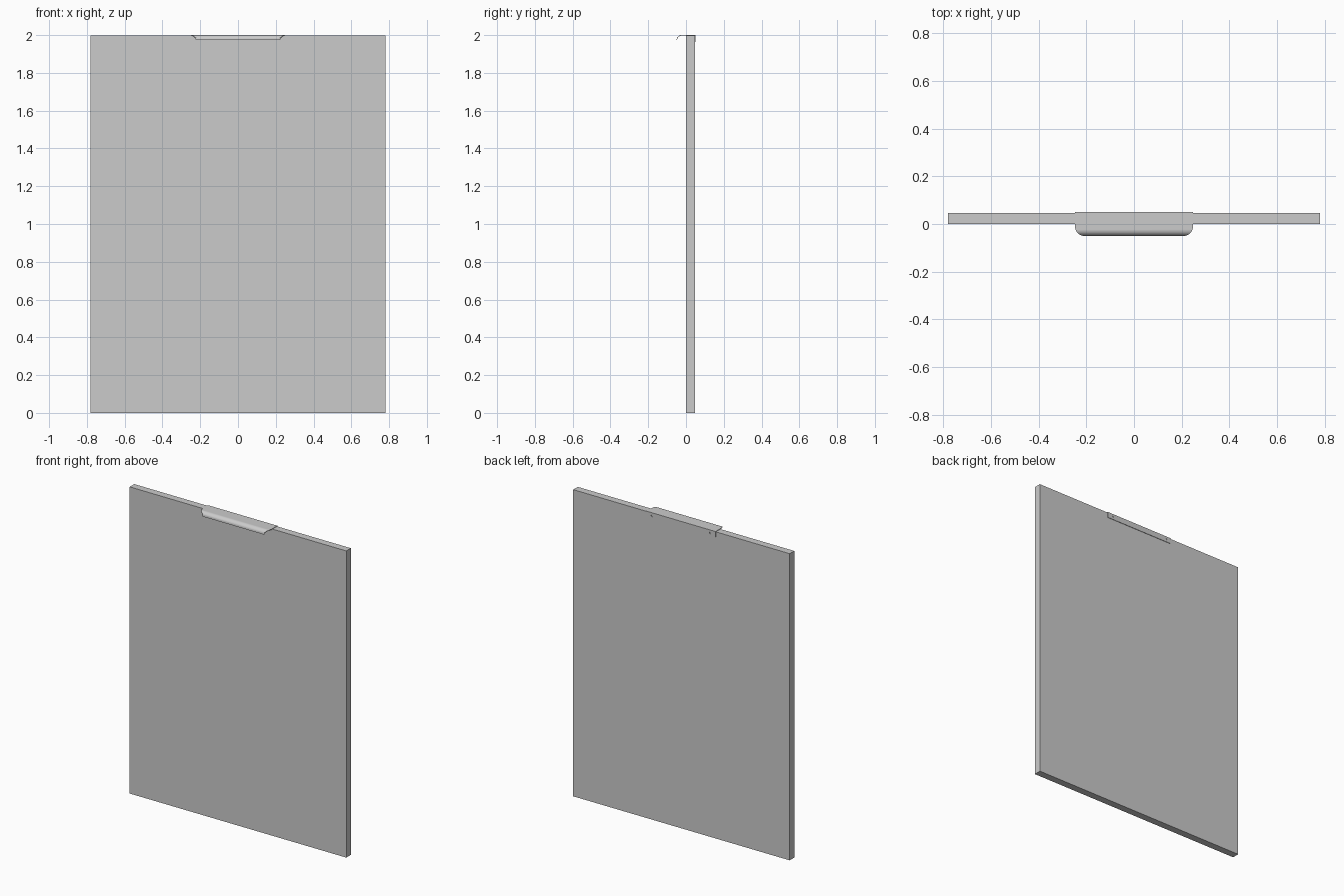
import bpy, bmesh, math
from mathutils import Vector

if "Cube" in bpy.data.objects:
    bpy.data.objects.remove(bpy.data.objects["Cube"])

T = 0.003          # sheet metal thickness
BACK = 0.05        # rear face of the handle
FRONT = -0.05      # front edge of the lip
TOP = 2.0
HALF = 0.248       # half width of the handle


def prism(name, points, direction):
    """Extrude a closed polygon of 3D points along a vector."""
    bm = bmesh.new()
    face = bm.faces.new([bm.verts.new(p) for p in points])
    new = bmesh.ops.extrude_face_region(bm, geom=[face])["geom"]
    bmesh.ops.translate(bm, vec=Vector(direction),
                        verts=[g for g in new if isinstance(g, bmesh.types.BMVert)])
    bmesh.ops.recalc_face_normals(bm, faces=bm.faces)
    mesh = bpy.data.meshes.new(name)
    bm.to_mesh(mesh)
    bm.free()
    obj = bpy.data.objects.new(name, mesh)
    bpy.context.collection.objects.link(obj)
    return obj


def arc(cx, cy, r, a0, a1, n=16):
    return [(cx + r * math.cos(math.radians(a0 + (a1 - a0) * i / n)),
             cy + r * math.sin(math.radians(a0 + (a1 - a0) * i / n))) for i in range(n + 1)]


def boolean(target, cutter, operation):
    bpy.context.view_layer.objects.active = target
    mod = target.modifiers.new("cut", 'BOOLEAN')
    mod.operation = operation
    mod.solver = 'EXACT'
    mod.object = cutter
    bpy.ops.object.modifier_apply(modifier=mod.name)
    bpy.data.objects.remove(cutter)


# Front panel
y1, z1 = BACK - T, TOP - T
prism("door_panel", [(-0.78, 0, 0), (0.78, 0, 0), (0.78, y1, 0), (-0.78, y1, 0)], (0, 0, z1))

# Edge pull: rear flange, flat top and curled front lip
R = 0.027
cy, cz = FRONT + R, TOP - R
profile = ([(BACK, TOP - 0.037), (BACK, TOP)] + arc(cy, cz, R, 90, 180)
           + arc(cy, cz, R - T, 180, 90) + [(y1, z1), (y1, TOP - 0.037)])
handle = prism("edge_pull", [(-HALF, y, z) for y, z in profile], (2 * HALF, 0, 0))

# Round the front corners of the pull in plan
C = 0.042
plan = (arc(-HALF + C, FRONT - 0.0005 + C, C, 180, 270) + arc(HALF - C, FRONT - 0.0005 + C, C, 270, 360)
        + [(HALF, BACK + 0.01), (-HALF, BACK + 0.01)])
boolean(handle, prism("plan_cutter", [(x, y, 1.9) for x, y in plan], (0, 0, 0.2)), 'INTERSECT')

# Screw holes in the rear flange
for x in (-0.21, 0.21):
    ring = arc(x, TOP - 0.02, 0.006, 0, 345, 23)
    boolean(handle, prism("hole_cutter", [(px, BACK - 0.01, pz) for px, pz in ring], (0, 0.02, 0)),
            'DIFFERENCE')

bpy.ops.object.select_all(action='DESELECT')
handle.select_set(True)
bpy.context.view_layer.objects.active = handle
bpy.ops.object.shade_smooth_by_angle(angle=math.radians(30))
